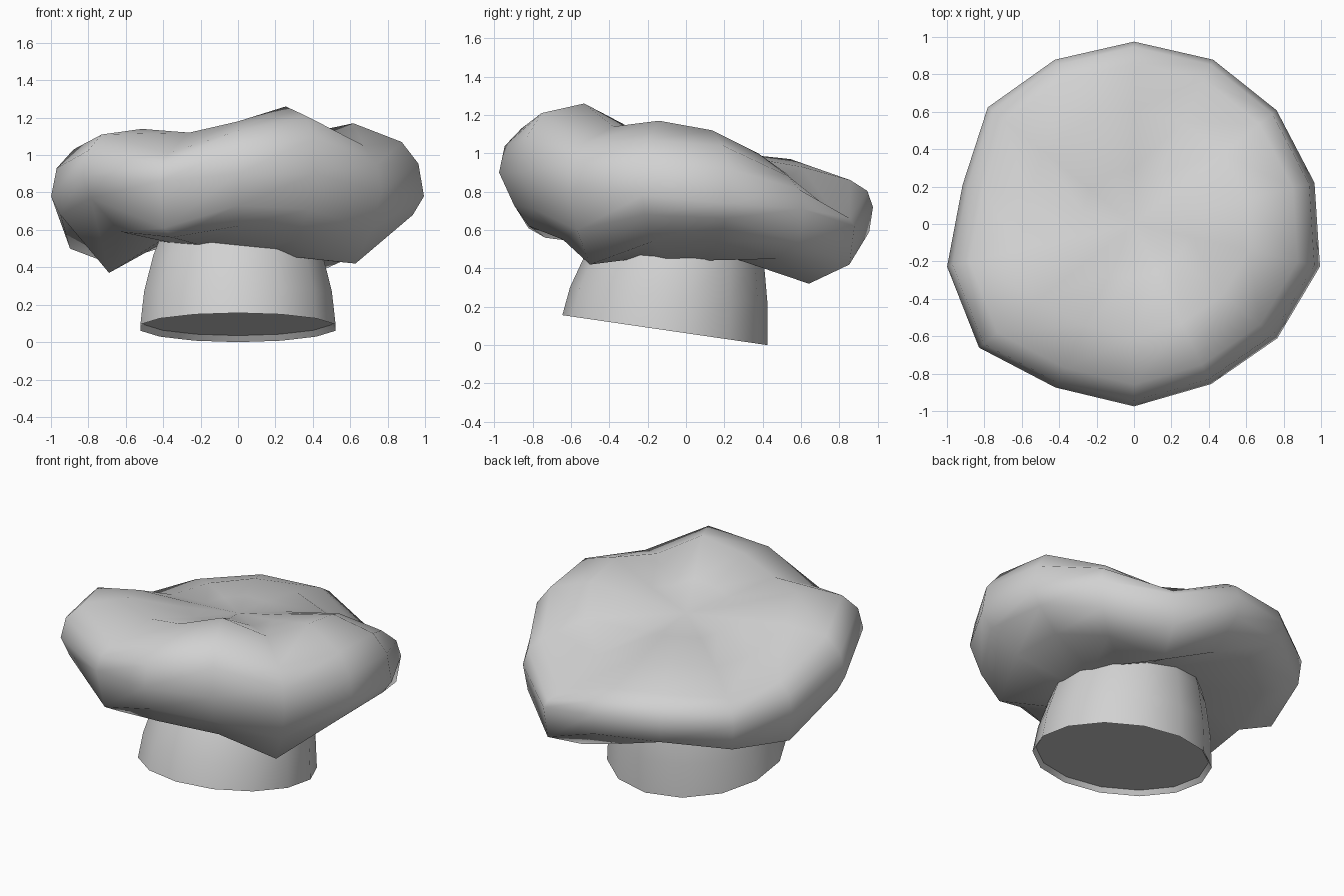
import bpy, bmesh, math
from mathutils import Vector

cube = bpy.data.objects.get("Cube")
if cube:
    bpy.data.objects.remove(cube, do_unlink=True)

SIDES = 14

mat = bpy.data.materials.new("pale_grey")
mat.use_nodes = True
grey = (0.64, 0.64, 0.64, 1)
mat.diffuse_color = grey
mat.node_tree.nodes["Principled BSDF"].inputs["Base Color"].default_value = grey


def direction(k):
    """Unit vector of spoke k, starting at the front and turning to +x."""
    a = math.tau * k / SIDES - math.pi / 2
    return Vector((math.cos(a), math.sin(a), 0))


def loft(name, rings, end=None, angle=60):
    """Skin a list of rings; the start is flat, the end flat or a point."""
    bm = bmesh.new()
    loops = [[bm.verts.new(p) for p in ring] for ring in rings]
    for a, b in zip(loops, loops[1:]):
        for k in range(SIDES):
            n = (k + 1) % SIDES
            bm.faces.new((a[k], a[n], b[n], b[k]))
    bm.faces.new(loops[0])
    if end is None:
        bm.faces.new(loops[-1])
    else:
        tip = bm.verts.new(end)
        for k in range(SIDES):
            bm.faces.new((loops[-1][k], loops[-1][(k + 1) % SIDES], tip))
    bmesh.ops.recalc_face_normals(bm, faces=bm.faces)
    mesh = bpy.data.meshes.new(name)
    bm.to_mesh(mesh)
    bm.free()
    mesh.materials.append(mat)
    obj = bpy.data.objects.new(name, mesh)
    bpy.context.collection.objects.link(obj)
    bpy.ops.object.select_all(action="DESELECT")
    obj.select_set(True)
    bpy.context.view_layer.objects.active = obj
    bpy.ops.object.shade_smooth_by_angle(angle=math.radians(angle))


# Puffy cap: spoke lengths and the wavy heights of its main rings
reach = [.975, .95, .98, 1.02, .99, .975, .975, .975, .975, 1, .94, 1.025, 1.06, .97]
under_scale = [.84, .75, .82, .77, .78, .78, .73, .76, .77, .76, .75, .69, .76, .84]
under = [.62, .55, .42, .54, .54, .45, .32, .44, .55, .5, .42, .37, .59, .56]
skirt_scale = [.92, .93, .93, .94, .94, .97, .97, .98, .98, .98, .98, .95, .95, .94]
skirt = [.73, .71, .6, .68, .66, .54, .42, .59, .61, .56, .5, .68, .77, .61]
rim = [.9, .9, .8, .78, .74, .71, .62, .72, .74, .72, .7, .78, .89, .86]
shoulder = [1.13, 1.21, 1.05, 1.07, 1.04, .88, .69, .86, .88, .85, .86, 1.03, 1.11, 1.01]
crown = [1.18, 1.26, 1.14, 1.17, 1.12, 1.0, .88, .93, .97, .94, .94, 1.06, 1.14, 1.12]


def blend(a, b, t):
    return [p + (q - p) * t for p, q in zip(a, b)]


def cap_ring(scales, heights):
    return [direction(k) * reach[k] * scales[k] + Vector((0, 0, heights[k]))
            for k in range(SIDES)]


def even(value):
    return [value] * SIDES


neck = [.49 - .05 * direction(k).x for k in range(SIDES)]
cap_rings = [
    cap_ring(even(.42), neck),
    cap_ring(under_scale, under),
    cap_ring(skirt_scale, skirt),
    cap_ring(even(1), rim),
    cap_ring(even(.97), blend(rim, shoulder, .6)),
    cap_ring(even(.88), shoulder),
    cap_ring(even(.62), crown),
    cap_ring(even(.3), blend(crown, even(1.02), .6)),
]
loft("puffy_cap", cap_rings, end=(0, 0, 1.02), angle=80)


# Tapered band with a tilted foot and a shallow recess beneath
def band_ring(radius, y, z, tilt):
    ring = []
    for k in range(SIDES):
        p = direction(k) * radius
        ring.append(p + Vector((0, y, z - tilt * p.y)))
    return ring


loft("band", [
    band_ring(.515, -.11, .11, .146),
    band_ring(.535, -.11, .078, .146),
    band_ring(.515, -.09, .26, .08),
    band_ring(.465, -.06, .46, .03),
    band_ring(.41, -.04, .6, 0),
], angle=50)
